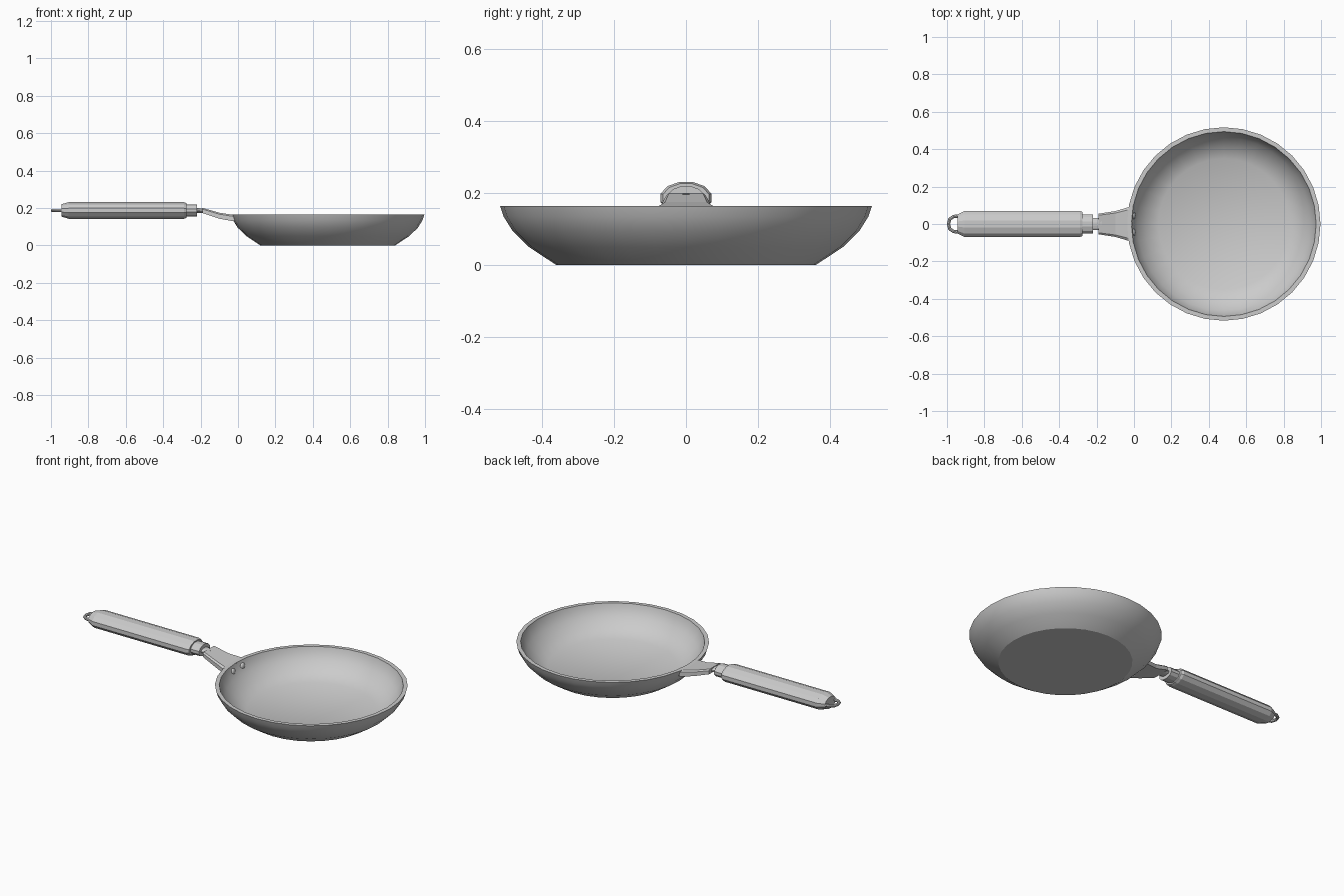
import bpy, bmesh, math
from mathutils import Vector, Matrix

if "Cube" in bpy.data.objects:
    bpy.data.objects.remove(bpy.data.objects["Cube"])


def finish(name, bm, angle=None):
    bmesh.ops.recalc_face_normals(bm, faces=bm.faces)
    me = bpy.data.meshes.new(name)
    bm.to_mesh(me)
    bm.free()
    ob = bpy.data.objects.new(name, me)
    bpy.context.collection.objects.link(ob)
    if angle:
        bpy.ops.object.select_all(action='DESELECT')
        ob.select_set(True)
        bpy.context.view_layer.objects.active = ob
        bpy.ops.object.shade_smooth_by_angle(angle=math.radians(angle))
    return ob


def skin(bm, rings, closed=False):
    """Bridge equal-length rings of vertices, capping or closing the ends."""
    n = len(rings[0])
    pairs = list(zip(rings, rings[1:]))
    if closed:
        pairs.append((rings[-1], rings[0]))
    for a, b in pairs:
        for i in range(n):
            j = (i + 1) % n
            bm.faces.new((a[i], a[j], b[j], b[i]))
    if not closed:
        bm.faces.new(rings[0])
        bm.faces.new(rings[-1])


def loft_x(name, sections, sides=12, box=False):
    """Sections are (x, half width, half height, centre z)."""
    bm = bmesh.new()
    rings = []
    for x, w, h, z in sections:
        if box:
            pts = [(1, -1), (1, .5), (.85, 1), (-.85, 1), (-1, .5), (-1, -1)]
        else:
            pts = [(math.cos(a), math.sin(a)) for a in
                   (2 * math.pi * (i + .5) / sides for i in range(sides))]
        rings.append([bm.verts.new((x, w * p, z + h * q)) for p, q in pts])
    skin(bm, rings)
    return finish(name, bm)


# Pan body: outer wall up, over the rim, down the inner wall to the floor
PAN_X = 0.48
profile = [(.36, 0), (.436, .05), (.482, .095), (.507, .135), (.517, .165),
           (.494, .165), (.486, .137), (.463, .1), (.42, .056), (.35, .018)]
bm = bmesh.new()
rings = [[bm.verts.new((PAN_X + r * math.cos(2 * math.pi * i / 32),
                        r * math.sin(2 * math.pi * i / 32), z)) for i in range(32)]
         for r, z in profile]
skin(bm, rings)
finish("pan_body", bm, 32)

# Grip with tapered tail, collar and neck
ZC = 0.187
loft_x("grip", [(-.945, .052, .034, ZC), (-.905, .073, .046, ZC),
                (-.29, .073, .046, ZC), (-.275, .066, .041, ZC)])
loft_x("collar", [(-.285, .052, .034, ZC), (-.22, .052, .034, ZC)])
loft_x("neck", [(-.23, .033, .013, ZC), (-.175, .033, .013, ZC - .002)])

# Flared bracket that slopes down to the pan wall
loft_x("bracket", [(-.19, .055, .014, .187), (-.10, .069, .016, .159),
                   (-.035, .088, .017, .148), (-.012, .094, .016, .146)], box=True)

# Rivet heads on the inner wall
for name, y in (("rivet_left", .045), ("rivet_right", -.045)):
    bm = bmesh.new()
    bmesh.ops.create_uvsphere(bm, u_segments=12, v_segments=8, radius=.021,
                              matrix=Matrix.Translation((-.004, y, .13))
                              @ Matrix.Diagonal((.6, 1, 1, 1)))
    finish(name, bm, 40)

# Hanging loop at the tail of the grip
path = [Vector(p) for p in ((-.92, .045, ZC), (-.965, .04, ZC), (-.985, .026, ZC),
                            (-.992, 0, ZC), (-.985, -.026, ZC), (-.965, -.04, ZC),
                            (-.92, -.045, ZC))]
bm = bmesh.new()
rings = []
for i, p in enumerate(path):
    t = (path[min(i + 1, len(path) - 1)] - path[max(i - 1, 0)]).normalized()
    side = t.cross(Vector((0, 0, 1)))
    rings.append([bm.verts.new(p + .009 * (side * math.cos(a) + Vector((0, 0, math.sin(a)))))
                  for a in (2 * math.pi * k / 8 for k in range(8))])
skin(bm, rings)
finish("hanging_loop", bm, 40)
